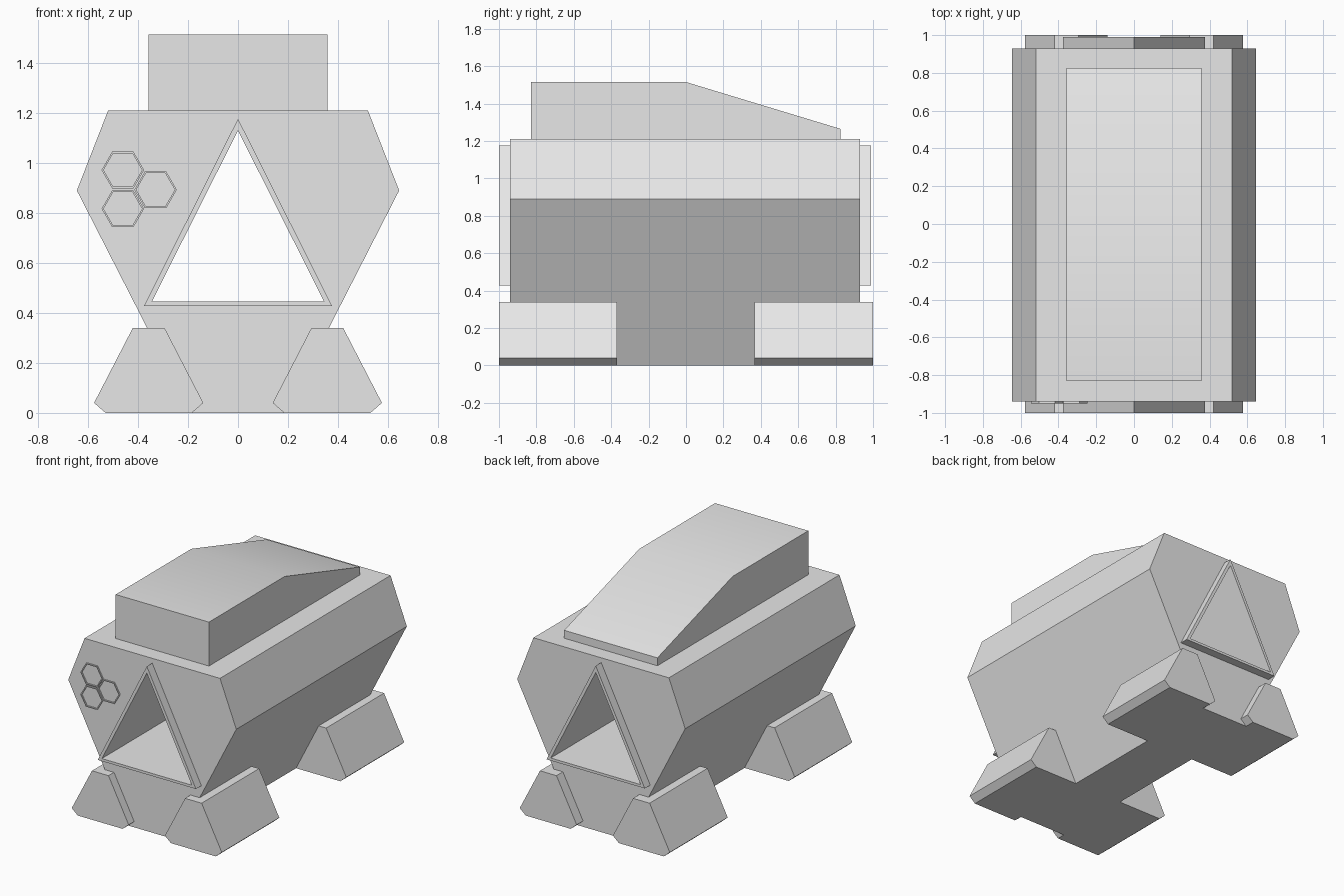
import bpy
import bmesh
from math import cos, sin, pi
from mathutils import Vector

cube = bpy.data.objects.get("Cube")
if cube:
    bpy.data.objects.remove(cube)

grey = bpy.data.materials.new("light_grey")
grey.use_nodes = True
grey.diffuse_color = (0.8, 0.8, 0.8, 1)
grey.node_tree.nodes["Principled BSDF"].inputs["Base Color"].default_value = (0.8, 0.8, 0.8, 1)


def finish(name, bm):
    bmesh.ops.recalc_face_normals(bm, faces=bm.faces)
    mesh = bpy.data.meshes.new(name)
    bm.to_mesh(mesh)
    bm.free()
    mesh.materials.append(grey)
    obj = bpy.data.objects.new(name, mesh)
    bpy.context.collection.objects.link(obj)
    return obj


def prism(name, profile, start, end, place=lambda a, b, d: (a, d, b)):
    """Extrude a 2D outline from start to end."""
    bm = bmesh.new()
    rows = [[bm.verts.new(place(a, b, d)) for a, b in profile] for d in (start, end)]
    for row in rows:
        bm.faces.new(row)
    n = len(profile)
    for i in range(n):
        j = (i + 1) % n
        bm.faces.new((rows[0][i], rows[0][j], rows[1][j], rows[1][i]))
    return finish(name, bm)


def ring(name, outer, inner, start, end):
    """Extrude a flat frame with a matching hole along y."""
    bm = bmesh.new()
    loops = [[bm.verts.new((x, y, z)) for x, z in pts]
             for pts, y in ((outer, start), (outer, end), (inner, end), (inner, start))]
    n = len(outer)
    for k in range(4):
        a, b = loops[k], loops[(k + 1) % 4]
        for i in range(n):
            j = (i + 1) % n
            bm.faces.new((a[i], a[j], b[j], b[i]))
    return finish(name, bm)


def hexagon(x, z, r):
    return [(x + r * cos(i * pi / 3), z + r * sin(i * pi / 3)) for i in range(6)]


# Faceted hull with a triangular tunnel through it
half = [(0.19, 0), (0.645, 0.89), (0.52, 1.21)]
hull = prism("hull", half + [(-x, z) for x, z in reversed(half)], -0.94, 0.93)
outer = [(-0.377, 0.427), (0.377, 0.427), (0, 1.177)]
inner = [(-0.345, 0.445), (0.345, 0.445), (0, 1.13)]
cutter = prism("tunnel_cutter", inner, -1.2, 1.2)
cutter.hide_render = True
cutter.hide_viewport = True
cut = hull.modifiers.new("tunnel", 'BOOLEAN')
cut.operation = 'DIFFERENCE'
cut.solver = 'EXACT'
cut.object = cutter

# Raised triangular frames at both ends
ring("front_frame", outer, inner, -1.0, -0.94)
ring("back_frame", outer, inner, 0.93, 0.99)

# Sloped roof block, softly shaded where the top bends
roof = prism("roof_block", [(-0.83, 1.21), (-0.83, 1.515), (0, 1.515), (0.825, 1.265), (0.825, 1.21)],
             -0.358, 0.358, lambda a, b, d: (d, a, b))
bpy.ops.object.select_all(action='DESELECT')
roof.select_set(True)
bpy.context.view_layer.objects.active = roof
bpy.ops.object.shade_smooth_by_angle()

# Four feet with chamfered soles
foot = [(0.185, 0), (0.53, 0), (0.576, 0.04), (0.421, 0.34), (0.294, 0.34), (0.139, 0.04)]
for side, sx in (("left", 1), ("right", -1)):
    for end, y0, y1 in (("front", -1, -0.37), ("back", 0.365, 1)):
        prism(f"{end}_{side}_foot", [(sx * x, z) for x, z in foot], y0, y1)

# Three thin hexagon trims on the front
for i, (x, z) in enumerate([(-0.461, 0.972), (-0.461, 0.817), (-0.33, 0.893)]):
    ring(f"hexagon_trim_{i + 1}", hexagon(x, z, 0.085), hexagon(x, z, 0.077), -0.949, -0.94)
